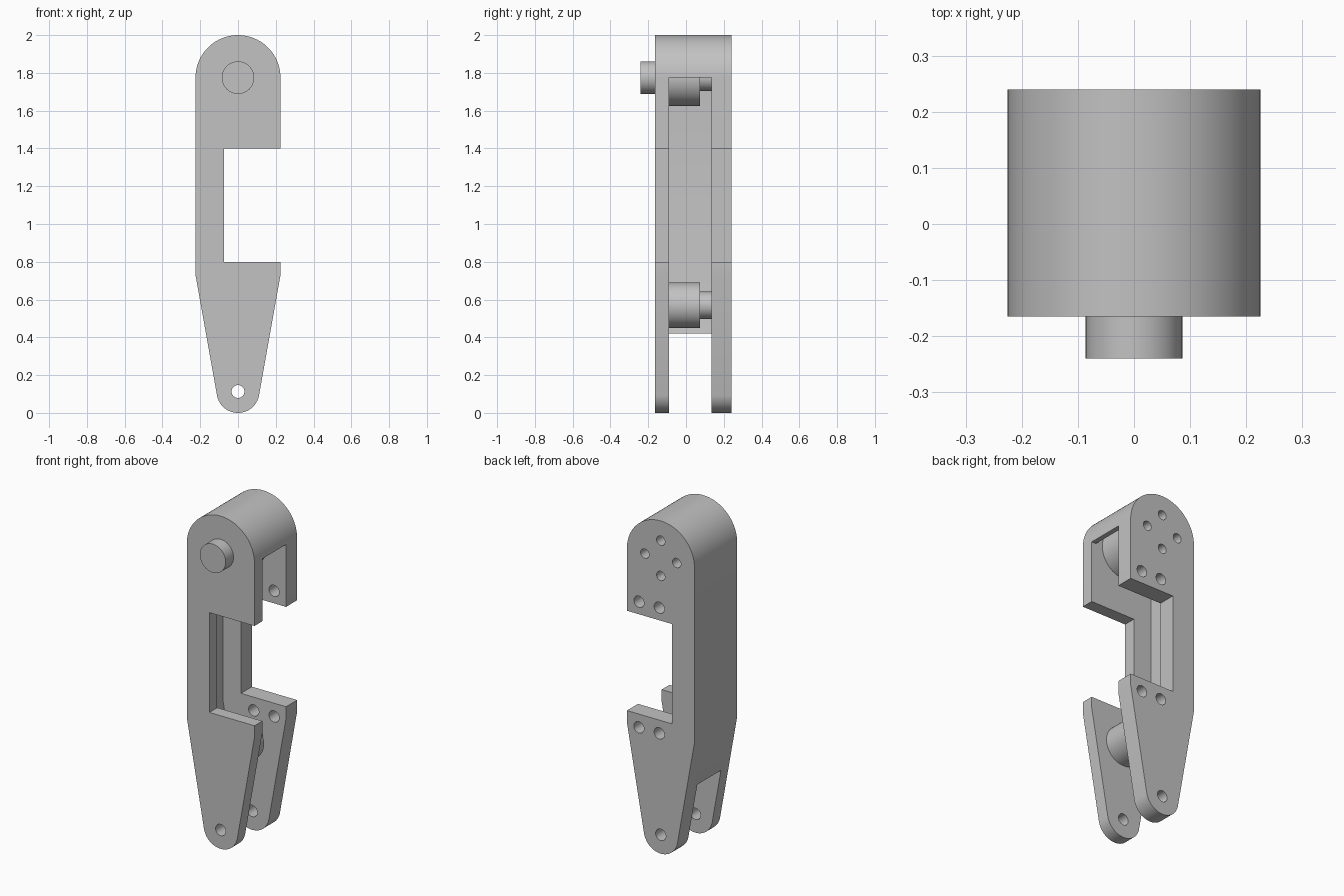
import bpy, bmesh
from math import sin, cos, pi, atan2, acos, hypot, tan

cube = bpy.data.objects.get("Cube")
if cube:
    bpy.data.objects.remove(cube, do_unlink=True)

grey = bpy.data.materials.new("plain grey")
grey.use_nodes = True
colour = (0.54, 0.54, 0.54, 1)
grey.diffuse_color = colour
grey.node_tree.nodes["Principled BSDF"].inputs["Base Color"].default_value = colour

# Main dimensions
FRONT, BACK = -0.165, 0.24
IN_FRONT, IN_BACK = -0.09, 0.135
HEAD_R, HEAD_Z = 0.225, 1.775
TIP_R, TIP_Z = 0.113, 0.113
TAPER_Z, WALL, WALL_END = 0.73, 0.03, 0.42
NOTCH_X, NOTCH_LOW, NOTCH_TOP = -0.075, 0.8, 1.4
FAR = 0.5


def arc(r, z, start, end, n=40):
    return [(r * cos(start + (end - start) * i / n),
             z + r * sin(start + (end - start) * i / n)) for i in range(n + 1)]


def prism(name, profile, y0, y1):
    """Extrude an (x, z) profile from y0 to y1."""
    bm = bmesh.new()
    face = bm.faces.new([bm.verts.new((x, y0, z)) for x, z in profile])
    new = bmesh.ops.extrude_face_region(bm, geom=[face])["geom"]
    moved = [v for v in new if isinstance(v, bmesh.types.BMVert)]
    bmesh.ops.translate(bm, verts=moved, vec=(0, y1 - y0, 0))
    bmesh.ops.recalc_face_normals(bm, faces=bm.faces)
    mesh = bpy.data.meshes.new(name)
    bm.to_mesh(mesh)
    bm.free()
    mesh.materials.append(grey)
    obj = bpy.data.objects.new(name, mesh)
    bpy.context.collection.objects.link(obj)
    return obj


def rod(name, x, z, r, y0, y1, n=48):
    circle = [(x + px, pz) for px, pz in arc(r, z, 0, 2 * pi, n)[:-1]]
    return prism(name, circle, y0, y1)


def cut(target, cutter):
    """Subtract the cutter, bake the result and discard the cutter."""
    cutter.hide_render = True
    mod = target.modifiers.new("cut", "BOOLEAN")
    mod.operation, mod.solver, mod.object = "DIFFERENCE", "EXACT", cutter
    graph = bpy.context.evaluated_depsgraph_get()
    mesh = bpy.data.meshes.new_from_object(target.evaluated_get(graph))
    target.modifiers.clear()
    target.data = mesh
    bpy.data.objects.remove(cutter, do_unlink=True)


# Body: round head, straight sides, tangent taper to a round tip
drop = TAPER_Z - TIP_Z
lean = acos(TIP_R / hypot(HEAD_R, drop)) - atan2(drop, HEAD_R)
outline = (arc(HEAD_R, HEAD_Z, 0, pi) + [(-HEAD_R, TAPER_Z)]
           + arc(TIP_R, TIP_Z, pi + lean, 2 * pi - lean) + [(HEAD_R, TAPER_Z)])
body = prism("housing", outline, FRONT, BACK)

# Cavity leaving a thin rounded wall over the top and down one side
inner = HEAD_R - WALL
wall_foot = -HEAD_R + (TAPER_Z - WALL_END) * tan(lean) + WALL / cos(lean)
cavity = arc(inner, HEAD_Z, 0, pi) + [
    (-inner, TAPER_Z), (wall_foot, WALL_END), (-FAR, WALL_END),
    (-FAR, -FAR), (FAR, -FAR), (FAR, HEAD_Z)]
cut(body, prism("cavity_cutter", cavity, IN_FRONT, IN_BACK))

# Side notch through both plates
notch = [(NOTCH_X, NOTCH_LOW), (FAR, NOTCH_LOW), (FAR, NOTCH_TOP), (NOTCH_X, NOTCH_TOP)]
cut(body, prism("notch_cutter", notch, -FAR, FAR))

# Pivot hole through the tip
cut(body, rod("hole_cutter", 0, TIP_Z, 0.034, -FAR, FAR, 32))

# Fixing holes in the back plate: pairs beside the notch, ring on the head
for z in (NOTCH_LOW - 0.08, NOTCH_TOP + 0.075):
    for x in (0.01, 0.145):
        cut(body, rod("hole_cutter", x, z, 0.034, 0.05, FAR, 32))
for i in range(4):
    a = i * pi / 2
    cut(body, rod("hole_cutter", 0.106 * cos(a), HEAD_Z + 0.106 * sin(a),
                  0.028, 0.05, FAR, 32))

# Pulleys with their shafts, and the knob on the front
GAP, SINK = 0.075, 0.01
parts = [body,
         rod("upper_pulley", 0, HEAD_Z, 0.15, IN_FRONT - SINK, GAP),
         rod("upper_shaft", 0, HEAD_Z, 0.07, GAP - SINK, IN_BACK + SINK),
         rod("lower_pulley", 0, 0.57, 0.12, IN_FRONT - SINK, GAP),
         rod("lower_shaft", 0, 0.57, 0.072, GAP - SINK, IN_BACK + SINK),
         rod("front_knob", 0, HEAD_Z, 0.086, -0.24, FRONT + SINK)]

bpy.ops.object.select_all(action="DESELECT")
for part in parts:
    part.select_set(True)
bpy.context.view_layer.objects.active = body
bpy.ops.object.shade_smooth_by_angle(angle=pi / 7)
